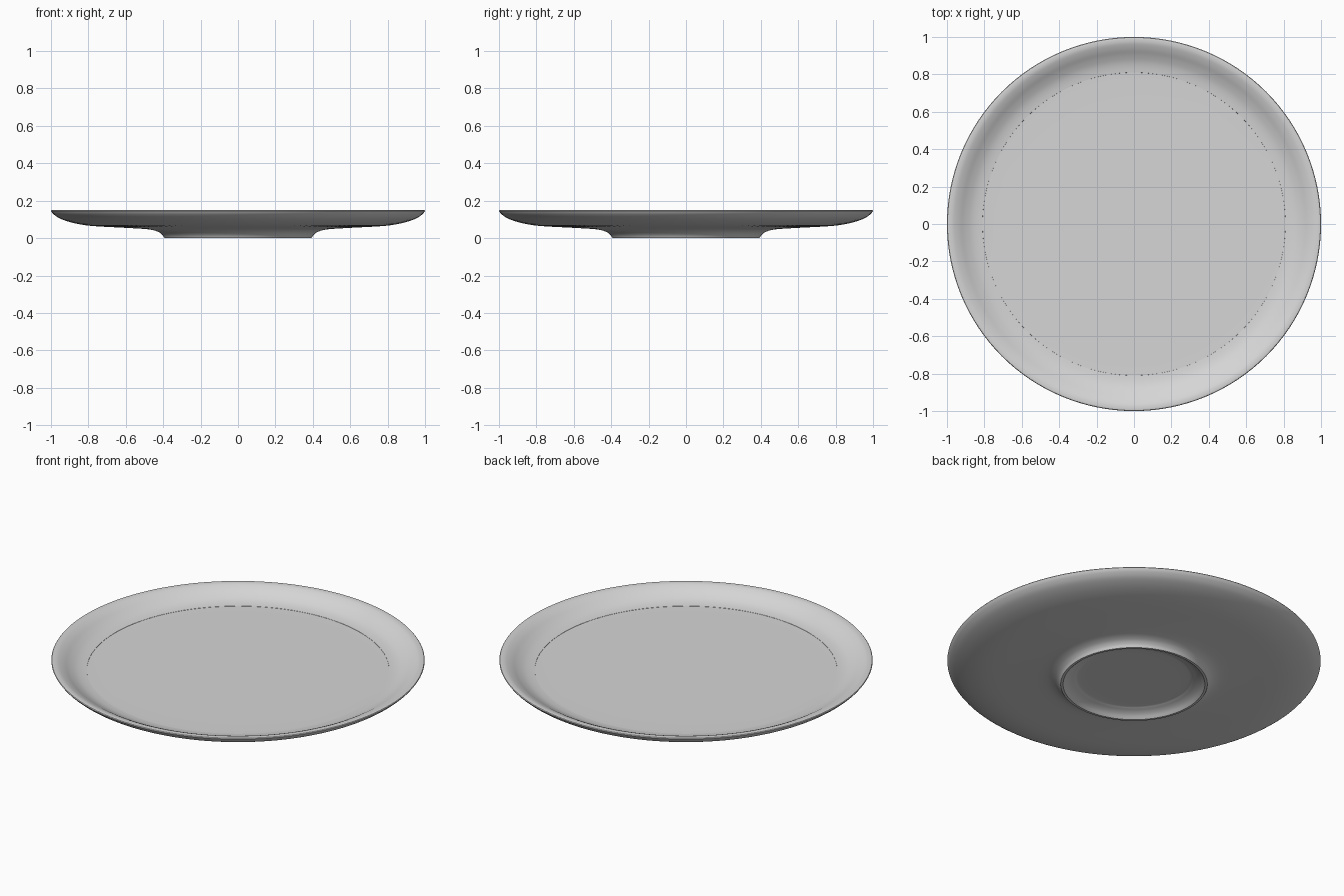
import bpy, bmesh, math
from mathutils import Vector

if "Cube" in bpy.data.objects:
    bpy.data.objects.remove(bpy.data.objects["Cube"])

SEGMENTS = 128


def smooth_curve(points, steps=4):
    """Catmull-Rom curve through (radius, height) points."""
    p = [Vector(q) for q in points]
    p = [2 * p[0] - p[1]] + p + [2 * p[-1] - p[-2]]
    out = []
    for i in range(1, len(p) - 2):
        a, b, c, d = p[i - 1:i + 3]
        for s in range(steps):
            t = s / steps
            out.append(0.5 * (2 * b + (c - a) * t + (2 * a - 5 * b + 4 * c - d) * t * t
                              + (3 * b - a - 3 * c + d) * t ** 3))
    out.append(p[-2])
    return out


def lathe(name, profile, material):
    """Revolve a profile, starting and ending on the axis, about z."""
    bm = bmesh.new()
    first = bm.verts.new((0, 0, profile[0].y))
    last = bm.verts.new((0, 0, profile[-1].y))
    rings = []
    for r, z in profile[1:-1]:
        rings.append([bm.verts.new((r * math.cos(2 * math.pi * k / SEGMENTS),
                                    r * math.sin(2 * math.pi * k / SEGMENTS), z))
                      for k in range(SEGMENTS)])
    for k in range(SEGMENTS):
        n = (k + 1) % SEGMENTS
        bm.faces.new((first, rings[0][n], rings[0][k]))
        bm.faces.new((last, rings[-1][k], rings[-1][n]))
        for a, b in zip(rings, rings[1:]):
            bm.faces.new((a[k], a[n], b[n], b[k]))
    bmesh.ops.recalc_face_normals(bm, faces=bm.faces)
    mesh = bpy.data.meshes.new(name)
    bm.to_mesh(mesh)
    bm.free()
    mesh.materials.append(material)
    obj = bpy.data.objects.new(name, mesh)
    bpy.context.collection.objects.link(obj)
    bpy.context.view_layer.objects.active = obj
    obj.select_set(True)
    bpy.ops.object.shade_smooth_by_angle(angle=math.radians(40))
    return obj


grey = bpy.data.materials.new("light_grey")
grey.diffuse_color = (0.67, 0.67, 0.67, 1)
grey.use_nodes = True
grey.node_tree.nodes["Principled BSDF"].inputs["Base Color"].default_value = grey.diffuse_color

# recess under the plate, inside the foot ring
recess = smooth_curve([(0, 0.04), (0.27, 0.04), (0.32, 0.034), (0.355, 0.02), (0.38, 0)])
# flared foot, shallow underside and rounded outer edge
underside = smooth_curve([(0.393, 0), (0.405, 0.018), (0.43, 0.035), (0.48, 0.047),
                          (0.6, 0.055), (0.78, 0.065), (0.88, 0.081), (0.95, 0.104),
                          (0.985, 0.127), (1.0, 0.145)])
# lip, sloping inner wall and flat floor
inside = smooth_curve([(0.997, 0.149), (0.985, 0.15), (0.965, 0.147), (0.935, 0.134), (0.90, 0.114),
                       (0.86, 0.097), (0.81, 0.088), (0.74, 0.085), (0, 0.085)])

lathe("plate", recess + underside + inside, grey)
